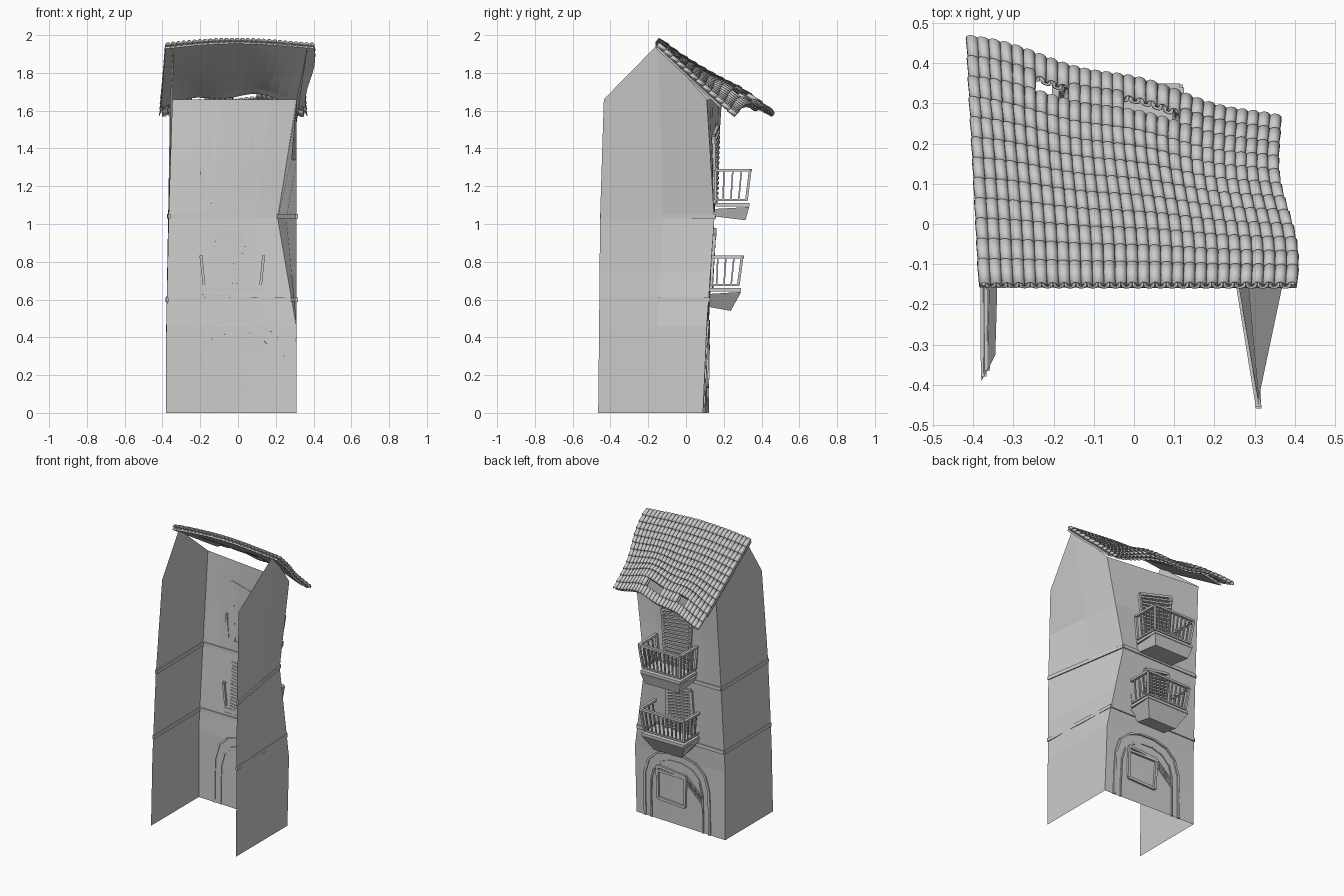
import bpy, bmesh, math
from mathutils import Vector as V

if "Cube" in bpy.data.objects:
    bpy.data.objects.remove(bpy.data.objects["Cube"])


def lerp(a, b, t):
    return a + (b - a) * t


def finish(name, bm, thick=0, smooth=False):
    bmesh.ops.recalc_face_normals(bm, faces=bm.faces)
    me = bpy.data.meshes.new(name)
    bm.to_mesh(me)
    bm.free()
    ob = bpy.data.objects.new(name, me)
    bpy.context.collection.objects.link(ob)
    if thick:
        m = ob.modifiers.new("thickness", 'SOLIDIFY')
        m.thickness = thick
        m.offset = 0
    if smooth:
        for p in me.polygons:
            p.use_smooth = True
    return ob


def grid(bm, rows):
    vs = [[bm.verts.new(p) for p in r] for r in rows]
    for a, b in zip(vs, vs[1:]):
        for i in range(len(a) - 1):
            bm.faces.new((a[i], a[i + 1], b[i + 1], b[i]))


def hexa(bm, pts):
    # box from 4 bottom and 4 top corners
    v = [bm.verts.new(p) for p in pts]
    for f in ((3, 2, 1, 0), (4, 5, 6, 7), (0, 1, 5, 4), (1, 2, 6, 5), (2, 3, 7, 6), (3, 0, 4, 7)):
        bm.faces.new([v[i] for i in f])


def bar(bm, p, q, w, h=None):
    # square bar between two points
    p, q, h = V(p), V(q), h or w
    d = (q - p).normalized()
    up = V((0, 0, 1)) if abs(d.z) < 0.9 else V((0, 1, 0))
    s = d.cross(up).normalized() * w / 2
    t = s.cross(d).normalized() * h / 2
    ring = (-s - t, s - t, s + t, -s + t)
    hexa(bm, [p + r for r in ring] + [q + r for r in ring])


# crooked walls: z, left back, left front, right front, right back (x, y)
LEVELS = [
    (0.00, (-.38, -.395), (-.38, .12), (.31, .09), (.31, -.465)),
    (0.46, (-.377, -.385), (-.38, .12), (.308, .11), (.31, -.46)),
    (1.03, (-.365, -.365), (-.37, .15), (.21, .15), (.31, -.455)),
    (1.66, (-.345, -.325), (-.36, .19), (.31, .11), (.31, -.435)),
]


def corners(z):
    for a, b in zip(LEVELS, LEVELS[1:]):
        if z <= b[0] or b is LEVELS[-1]:
            t = (z - a[0]) / (b[0] - a[0])
            return [V((*V(p).lerp(V(q), t), z)) for p, q in zip(a[1:], b[1:])]


def on_wall(x, z, out=0.0):
    c = corners(z)
    t = (x - c[1].x) / (c[2].x - c[1].x)
    return V((x, lerp(c[1].y, c[2].y, t) + out, z))


rows = []
for z in (0, .23, .46, .74, 1.03, 1.34, 1.66):
    lb, lf, rf, rb = corners(z)
    lm, rm = lb.lerp(lf, .42), rf.lerp(rb, .45)
    if z == 1.66:
        lm, rm = V((-.34, -.15, 1.94)), V((.37, -.15, 1.95))
    rows.append([lb, lm] + [lf.lerp(rf, i / 5) for i in range(6)] + [rm, rb])
bm = bmesh.new()
grid(bm, rows)
finish("walls", bm)

# floor bands
bm = bmesh.new()
for z in (.6, 1.04):
    c = corners(z)
    for p, q in zip(c, c[1:]):
        bar(bm, p, q, .014, .024)
finish("floor_bands", bm)


# wavy tiled roof surface
def roof(u, v):
    x = lerp(-.385 - .03 * v, .405 - .05 * v + .012 * math.sin(7 * v), u)
    y = lerp(-.155, .452 - .21 * u + .008 * math.sin(14 * u), v)
    z = lerp(1.945 + .022 * math.sin(3.6 * u) + .01 * u, 1.57, v)
    bump = math.sin(math.pi * min(max(u, 0), 1)) * (1 + .3 * math.sin(11 * u))
    z += .11 * bump * max(v, 0) ** 2.2 - .06 * bump * max(0, v - .8) / .2
    return V((x, y, z))


def roof_normal(u, v):
    e = .01
    n = (roof(u + e, v) - roof(u - e, v)).cross(roof(u, v + e) - roof(u, v - e)).normalized()
    return n if n.z > 0 else -n


def half_tile(bm, u, v0, v1, w, h, lift):
    ring_rows = []
    for v, k, up in ((v0, .85, 0), (v1, 1, lift)):
        n = roof_normal(u, v)
        ring_rows.append([roof(u + w * k * math.cos(a * math.pi / 5), v)
                          + n * (h * math.sin(a * math.pi / 5) + up) for a in range(6)])
    grid(bm, ring_rows)


bm = bmesh.new()
grid(bm, [[roof(i / 16, j / 12) - V((0, 0, .012)) for i in range(17)] for j in range(11)])
finish("roof_deck", bm, .012)

COLS, ROWS = 28, 12
caps, pans = bmesh.new(), bmesh.new()
for r in range(ROWS):
    v0, v1 = r / ROWS, (r + 1.12) / ROWS
    for c in range(COLS):
        u = (c + .5) / COLS
        # a few missing tiles near the eave
        if r == 10 and (6 <= c <= 8 or 14 <= c <= 18):
            continue
        half_tile(caps, u, v0, v1, .52 / COLS, .017, .008)
        if c:
            half_tile(pans, c / COLS, v0, v1, .5 / COLS, -.008, .005)
finish("roof_cap_tiles", caps, .004, True)
finish("roof_pan_tiles", pans, .003, True)


# louvred shutters: corners top-left, top-right, bottom-right, bottom-left (x, z)
def shutter(name, quad, n, out):
    tl, tr, br, bl = [V(p) for p in quad]
    bm = bmesh.new()
    for p, q in ((tl, tr), (tr, br), (br, bl), (bl, tl)):
        bar(bm, on_wall(*p, .006), on_wall(*q, .006), .02, .016)
    for i in range(1, n):
        p, q = tl.lerp(bl, i / n), tr.lerp(br, i / n)
        bar(bm, on_wall(*p, out), on_wall(*q, out), .018, .012)
    finish(name, bm)


shutter("upper_shutter", ((-.155, 1.515), (.075, 1.465), (.045, 1.115), (-.135, 1.11)), 15, .012)
shutter("lower_shutter", ((-.145, .97), (.035, .94), (.05, .65), (-.155, .675)), 14, .005)


# balconies: tapered slab and railing
def balcony(name, x0, x1, y0, y1, zbot, ztop, zrail, taper):
    bm = bmesh.new()
    hexa(bm, [(x0 + taper, y0, zbot + .02), (x1 - taper, y0, zbot + .02),
              (x1 - taper, y1 - taper, zbot), (x0 + taper, y1 - taper, zbot),
              (x0, y0, ztop - .035), (x1, y0, ztop - .035),
              (x1, y1, ztop - .025), (x0, y1, ztop - .025)])
    hexa(bm, [(x, y, ztop + dz) for dz in (-.022, -.004)
              for x, y in ((x0, y0), (x1, y0), (x1, y1), (x0, y1))])
    finish(name + "_slab", bm)
    bm = bmesh.new()
    low = [V(p) for p in ((x0 + .01, y0, ztop + .012), (x0 + .01, y1 - .015, ztop + .012),
                          (x1 - .01, y1 - .015, ztop + .012), (x1 - .01, y0, ztop + .012))]
    top = [V(p) for p in ((x0 - .005, y0, zrail), (x0 - .005, y1 + .005, zrail),
                          (x1 + .005, y1 + .005, zrail), (x1 + .005, y0, zrail))]
    for k, n in enumerate((4, 10, 4)):
        bar(bm, low[k], low[k + 1], .01)
        bar(bm, top[k], top[k + 1], .018, .014)
        for i in range(n + 1):
            t = i / n
            bar(bm, low[k].lerp(low[k + 1], t), top[k].lerp(top[k + 1], t),
                .014 if i in (0, n) else .008)
    finish(name + "_railing", bm)


balcony("upper_balcony", -.19, .11, .155, .335, 1.02, 1.115, 1.285, .02)
balcony("lower_balcony", -.19, .13, .125, .292, .54, .665, .825, .055)

# arched stone doorway
arch = [(-.26, 0), (-.26, .15), (-.255, .3), (-.225, .4), (-.16, .46), (-.06, .487), (.05, .485),
        (.14, .455), (.205, .395), (.235, .3), (.24, .15), (.24, 0)]
bm = bmesh.new()
for k, inset in ((0, 1), (1, .8)):
    pts = [(-.01 + (x + .01) * inset, z * lerp(1, inset, .6)) for x, z in arch]
    for p, q in zip(pts, pts[1:]):
        bar(bm, on_wall(*p, .001), on_wall(*q, .001), .016 - .006 * k, .012)
finish("door_arch", bm)

# window in the door with a slanted louvre beside it
bm = bmesh.new()
win = [(-.08, .35), (.135, .37), (.135, .15), (-.07, .14)]
for p, q in zip(win, win[1:] + win[:1]):
    bar(bm, on_wall(*p, .004), on_wall(*q, .004), .018, .018)
bar(bm, on_wall(-.08, .34, .006), on_wall(.135, .34, .006), .016)
for i in range(9):
    x, z = -.09 - i * .013, .35 - i * .012
    bar(bm, on_wall(x, z, .004), on_wall(x, z - .045, .004), .006)
for dz in (0, -.045):
    bar(bm, on_wall(-.08, .36 + dz, .004), on_wall(-.2, .25 + dz, .004), .008)
finish("door_window", bm)
